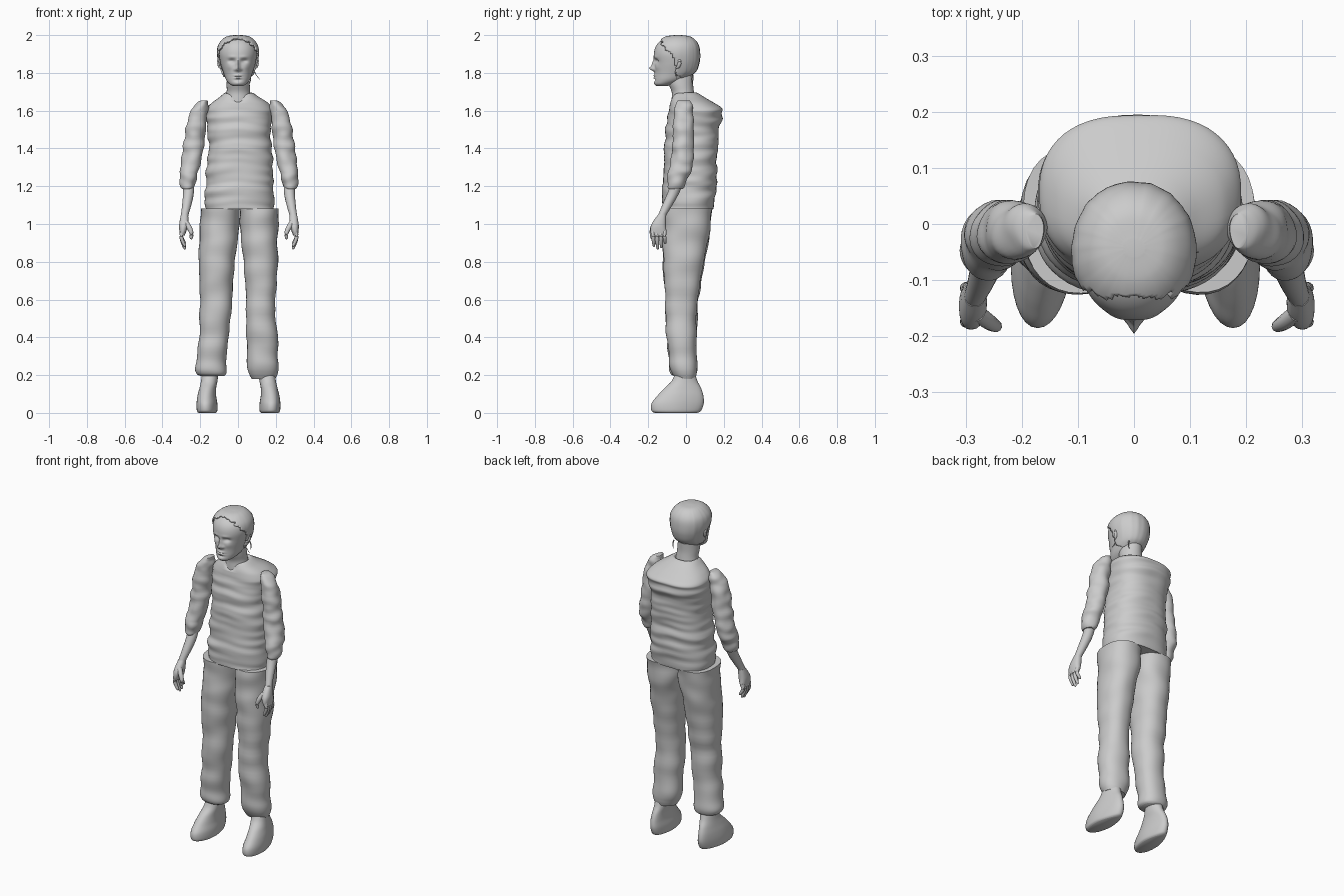
import bpy, bmesh, math
from mathutils import Vector, noise

cube = bpy.data.objects.get("Cube")
if cube:
    bpy.data.objects.remove(cube, do_unlink=True)

grey = bpy.data.materials.new("plain grey")
grey.use_nodes = True
grey.diffuse_color = (0.6, 0.6, 0.6, 1)
grey.node_tree.nodes["Principled BSDF"].inputs["Base Color"].default_value = (0.6, 0.6, 0.6, 1)


def finish(name, bm, angle=50):
    bmesh.ops.recalc_face_normals(bm, faces=bm.faces)
    mesh = bpy.data.meshes.new(name)
    bm.to_mesh(mesh)
    bm.free()
    obj = bpy.data.objects.new(name, mesh)
    bpy.context.collection.objects.link(obj)
    mesh.materials.append(grey)
    bpy.ops.object.select_all(action='DESELECT')
    bpy.context.view_layer.objects.active = obj
    obj.select_set(True)
    bpy.ops.object.shade_smooth_by_angle(angle=math.radians(angle))
    return obj


def smooth_rows(rows, steps):
    """Catmull-Rom interpolation between measured cross-sections."""
    out = []
    for i in range(len(rows) - 1):
        a, b, c, d = rows[max(i - 1, 0)], rows[i], rows[i + 1], rows[min(i + 2, len(rows) - 1)]
        for s in range(steps):
            t = s / steps
            out.append([q + t / 2 * (r - p + t * (2*p - 5*q + 4*r - u + t * (3*(q - r) + u - p)))
                        for p, q, r, u in zip(a, b, c, d)])
    return out + [list(rows[-1])]


def skin_rings(bm, rings):
    n = len(rings[0])
    for low, high in zip(rings, rings[1:]):
        for i in range(n):
            bm.faces.new((low[i], low[(i + 1) % n], high[(i + 1) % n], high[i]))
    bm.faces.new(rings[0])
    bm.faces.new(rings[-1])


def loft(name, rows, n=32, steps=6, power=2.0, shape=None, flip=1, shift=0, keep=None):
    """Stack level rings; a row is z, x min, x max, y min, y max."""
    bm = bmesh.new()
    rings = []
    for z, x0, x1, y0, y1 in smooth_rows(rows, steps):
        ring = []
        for i in range(n):
            a = math.tau * i / n
            c, s = math.cos(a), math.sin(a)
            out = Vector((c, s, 0))
            c, s = (math.copysign(abs(v) ** (2 / power), v) for v in (c, s))
            co = Vector(((x0 + x1) / 2 + c * (x1 - x0) / 2, (y0 + y1) / 2 + s * (y1 - y0) / 2, z))
            if shape:
                co = shape(co, out)
            ring.append(bm.verts.new((co.x * flip + shift, co.y, co.z)))
        rings.append(ring)
    skin_rings(bm, rings)
    if keep:
        drop = [f for f in bm.faces if not keep(f.calc_center_median())]
        bmesh.ops.delete(bm, geom=drop, context='FACES')
    return finish(name, bm)


def tube(name, path, n=10, flip=1, shift=0):
    """Round limb through points x, y, z, radius."""
    bm = bmesh.new()
    pts = smooth_rows(path, 4)
    rings = []
    for i, p in enumerate(pts):
        along = Vector(pts[min(i + 1, len(pts) - 1)][:3]) - Vector(pts[max(i - 1, 0)][:3])
        turn = along.to_track_quat('Z', 'Y')
        ring = []
        for k in range(n):
            a = math.tau * k / n
            co = Vector(p[:3]) + turn @ Vector((math.cos(a), math.sin(a), 0)) * p[3]
            ring.append(bm.verts.new((co.x * flip + shift, co.y, co.z)))
        rings.append(ring)
    skin_rings(bm, rings)
    return finish(name, bm, 70)


def folds(amount, across, up):
    def shape(co, out):
        return co + out * amount * noise.noise(Vector((co.x * across, co.y * across, co.z * up)))
    return shape


# Shirt with sideways folds and a dipped neckline
def shirt_shape(co, out):
    calm = min(1, max(0, (1.66 - co.z) / 0.1))
    slant = co.z + 0.12 * abs(co.x)
    co = co + out * 0.011 * calm * noise.noise(Vector((co.x * 4, co.y * 4, slant * 26)))
    if co.z > 1.64 and out.y < 0:
        co.z -= 0.035 * min(1, (co.z - 1.64) / 0.04) * math.exp(-(co.x / 0.04) ** 2)
    return co

loft("shirt", [
    (1.08, -.175, .19, -.12, .145), (1.2, -.172, .186, -.125, .158), (1.3, -.167, .184, -.118, .165),
    (1.4, -.158, .178, -.112, .17), (1.5, -.16, .175, -.105, .178), (1.58, -.168, .187, -.098, .192),
    (1.61, -.165, .186, -.092, .192), (1.64, -.14, .162, -.085, .15), (1.67, -.1, .115, -.078, .1),
    (1.695, -.068, .075, -.068, .058), (1.685, -.055, .06, -.055, .045)],
    n=56, steps=12, power=2.4, shape=shirt_shape)

# Trouser legs
trouser_folds = folds(0.012, 6, 11)
loft("right_trouser_leg", [
    (.195, -.195, -.08, -.06, .045), (.21, -.215, -.068, -.078, .055), (.26, -.222, -.062, -.088, .06),
    (.4, -.208, -.05, -.1, .056), (.6, -.204, -.032, -.11, .066), (.8, -.21, -.02, -.12, .1),
    (.95, -.203, .004, -.122, .125), (1.083, -.2, .012, -.122, .142)],
    n=36, steps=8, power=2.2, shape=trouser_folds)
loft("left_trouser_leg", [
    (.18, .07, .2, -.06, .045), (.21, .058, .212, -.078, .055), (.26, .05, .214, -.088, .06),
    (.4, .045, .206, -.1, .056), (.6, .04, .2, -.11, .066), (.8, .028, .208, -.12, .1),
    (.95, .012, .212, -.122, .125), (1.083, .008, .215, -.122, .142)],
    n=36, steps=8, power=2.2, shape=trouser_folds)


# Shoes, narrow at the heel and splayed at the toe
def shoe_shape(co, out):
    mid = 0.165 - 0.06 * (co.y + 0.05)
    width = 0.82 + 0.18 * min(1, max(0, (0.05 - co.y) / 0.1))
    return Vector((mid + (co.x - 0.165) * width, co.y, max(co.z, 0)))


def face_shape(co, out):
    """Press sockets and raise nose, lips, brow and chin on the front."""
    front = min(1, max(0, -out.y)) ** 2
    for x, z, wide, tall, push in (
            (0, 1.823, .011, .013, .026), (0, 1.848, .009, .022, .014), (.015, 1.818, .008, .008, .008),
            (.034, 1.863, .019, .011, -.016), (.032, 1.884, .022, .008, .004),
            (0, 1.786, .02, .0055, .008), (0, 1.774, .016, .0055, .007), (0, 1.78, .022, .0025, -.005),
            (0, 1.762, .02, .006, -.005), (0, 1.745, .018, .01, .004), (.045, 1.83, .018, .016, .005)):
        for side in ((1, -1) if x else (1,)):
            co.y -= front * push * math.exp(-((co.x - x * side) / wide) ** 2 - ((co.z - z) / tall) ** 2)
    return co

skull = [(1.73, -.025, .025, -.155, -.1), (1.742, -.046, .046, -.165, -.06), (1.765, -.064, .064, -.166, .0),
         (1.8, -.077, .077, -.165, .045), (1.85, -.092, .092, -.166, .064), (1.9, -.1, .1, -.17, .067),
         (1.94, -.094, .094, -.16, .06), (1.97, -.073, .073, -.135, .04), (1.988, -.045, .045, -.1, .01),
         (1.994, -.008, .008, -.055, -.035)]
loft("head", skull, n=96, steps=10, power=2.1, shape=face_shape)
loft("neck", [(1.6, -.075, .078, -.08, .05), (1.66, -.068, .072, -.076, .048), (1.7, -.06, .064, -.076, .042),
              (1.74, -.06, .062, -.092, .038), (1.79, -.058, .058, -.11, .04)], n=28)


# Hair shell cut away from the face, with fine combed grooves
def combed(co, out):
    angle = math.atan2(out.y, out.x)
    return co + out * 0.002 * noise.noise(Vector((angle * 9, co.z * 4, 0)))


def hair_area(c):
    rise = min(1, max(0, (c.z - 1.87) / 0.08))
    ragged = 0.012 * noise.noise(c * 45)
    return c.y > -0.055 - 0.075 * rise + ragged and c.z > 1.775 + 0.25 * max(0, -c.y - 0.02) + ragged

hair_rows = [(z + 0.006, x0 - .011, x1 + .011, y0 - .003, y1 + .008) for z, x0, x1, y0, y1 in skull[2:]]
hair = loft("hair", hair_rows, n=72, steps=9, power=2.1, shape=combed, keep=hair_area)
thick = hair.modifiers.new("thickness", 'SOLIDIFY')
thick.thickness = 0.008
thick.offset = -1
tube("loose_strand", [(.085, -.05, 1.83, .003), (.09, -.055, 1.8, .0025), (.115, -.05, 1.765, .001)], n=6)
tube("nape_strand", [(.06, .03, 1.79, .004), (.066, .03, 1.765, .003), (.06, .034, 1.74, .001)], n=6)

# Mirrored limbs: the body sits a little toward its left
for side, flip, shift in (("left", 1, 0), ("right", -1, 0.01)):
    loft(side + "_sleeve", [
        (1.185, .25, .31, -.092, -.01), (1.2, .238, .316, -.098, -.002), (1.25, .226, .318, -.098, .012),
        (1.3, .21, .315, -.086, .028), (1.4, .192, .302, -.074, .042), (1.5, .18, .288, -.066, .044),
        (1.58, .172, .268, -.068, .038), (1.62, .168, .248, -.06, .03), (1.645, .168, .222, -.05, .02),
        (1.655, .172, .2, -.044, .014)],
        n=32, steps=8, shape=folds(0.012, 12, 22), flip=flip, shift=shift)
    tube(side + "_forearm", [
        (.277, -.04, 1.24, .032), (.272, -.065, 1.17, .029), (.282, -.1, 1.1, .024),
        (.292, -.125, 1.05, .02), (.296, -.135, 1.02, .022)], n=16, flip=flip, shift=shift)
    loft(side + "_palm", [
        (.94, .292, .317, -.182, -.108), (.96, .284, .32, -.188, -.104), (.99, .274, .322, -.186, -.106),
        (1.02, .272, .318, -.17, -.106), (1.05, .275, .312, -.147, -.106)],
        n=20, steps=4, power=2.4, flip=flip, shift=shift)
    # Four hanging fingers, curled inward
    for k, (finger, tip) in enumerate((("index", .885), ("middle", .872), ("ring", .878), ("little", .9))):
        y = -.174 + k * .02
        tube(f"{side}_{finger}_finger", [
            (.305, y, .965, .011), (.31, y, .935, .0105), (.304, y + .002, (tip + .935) / 2, .0095),
            (.292, y + .004, tip, .007), (.29, y + .004, tip - .004, .002)], flip=flip, shift=shift)
    tube(side + "_thumb", [
        (.288, -.16, 1.01, .015), (.268, -.175, .98, .014), (.256, -.182, .95, .011),
        (.258, -.18, .925, .008), (.259, -.179, .92, .002)], flip=flip, shift=shift)
    loft(side + "_shoe", [
        (0, .122, .214, -.165, .06), (.012, .114, .222, -.183, .08), (.05, .114, .224, -.182, .094),
        (.09, .12, .22, -.152, .092), (.13, .12, .212, -.115, .08), (.17, .112, .205, -.075, .06),
        (.22, .105, .2, -.055, .045)],
        n=32, power=2.1, shape=shoe_shape, flip=flip, shift=shift / 2)
    # Face details
    bm = bmesh.new()
    bmesh.ops.create_uvsphere(bm, u_segments=16, v_segments=10, radius=.0125)
    bmesh.ops.translate(bm, vec=(.033 * flip, -.133, 1.863), verts=bm.verts)
    finish(side + "_eye", bm)
    tube(side + "_ear", [(.09, -.052, 1.825, .005), (.097, -.04, 1.835, .009), (.1, -.034, 1.86, .011),
                         (.1, -.04, 1.875, .005)], flip=flip)
